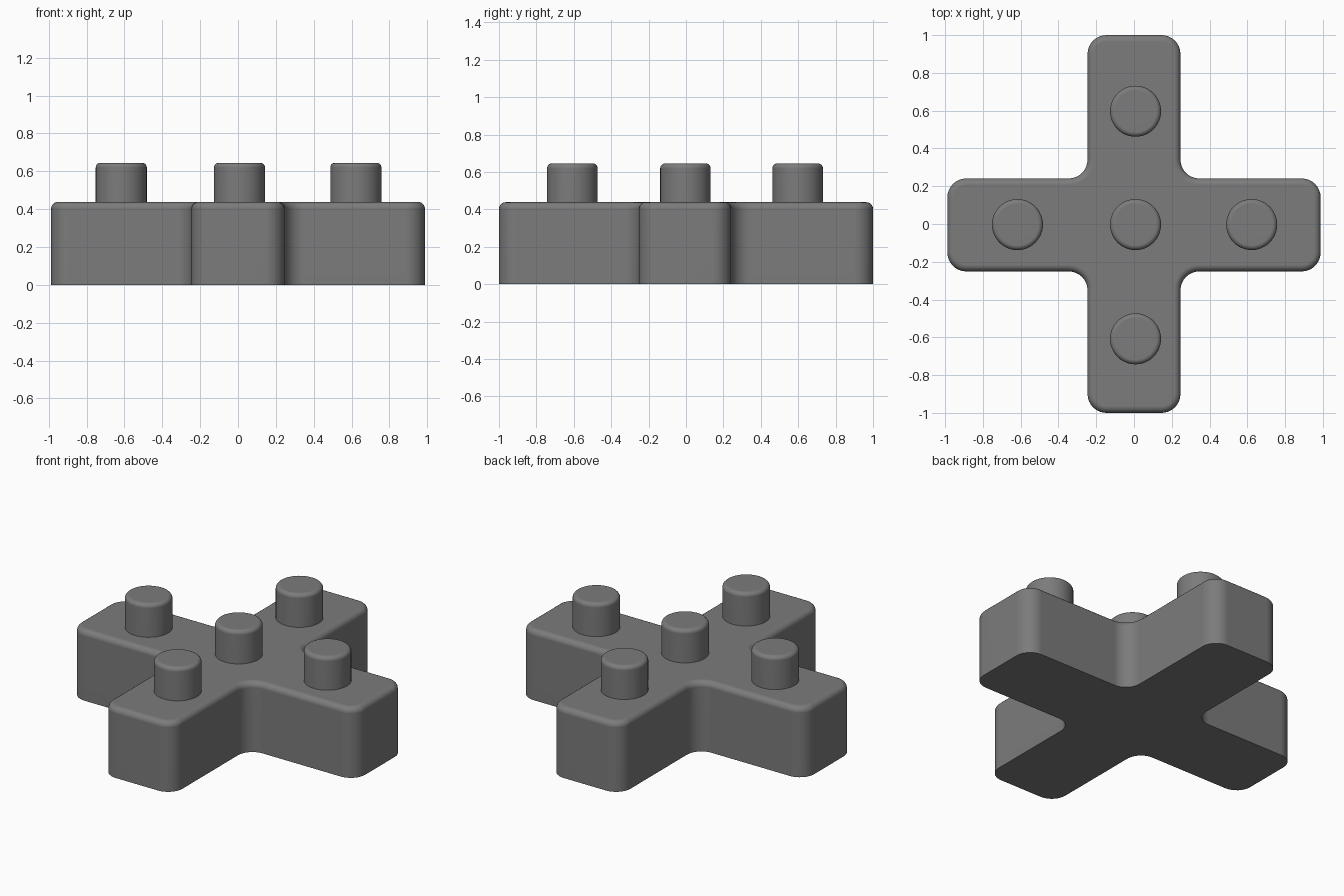
import bpy, bmesh
from math import sin, cos, pi, radians

if "Cube" in bpy.data.objects:
    bpy.data.objects.remove(bpy.data.objects["Cube"])

EX, EY, W = 0.988, 1.0, 0.246      # arm reach in x and y, arm half width
R_OUT, R_IN = 0.10, 0.10           # arm corner and inner fillet radii
SIDE_Y = -0.005                    # slight offset of the left and right arms
TOP, STUD_TOP, STUD_R = 0.438, 0.645, 0.135

grey = bpy.data.materials.new("dark_grey")
grey.diffuse_color = (0.2, 0.2, 0.2, 1)
grey.use_nodes = True
grey.node_tree.nodes["Principled BSDF"].inputs["Base Color"].default_value = grey.diffuse_color


def arc(cx, cy, r, a0, a1, n=8):
    return [(cx + r * cos(radians(a0 + (a1 - a0) * i / n)),
             cy + r * sin(radians(a0 + (a1 - a0) * i / n))) for i in range(n + 1)]


def cross_outline(d):
    """Rounded plus-shaped outline, shrunk inward by d."""
    ro, ko, ki = R_OUT - d, W - R_OUT, W + R_IN
    pts = []
    for q in range(4):
        ex, ey = (EX, EY) if q % 2 == 0 else (EY, EX)
        quarter = (arc(ex - R_OUT, ko, ro, 0, 90)
                   + arc(ki, ki, R_IN + d, 270, 180)
                   + arc(ko, ey - R_OUT, ro, 0, 90))
        for x, y in quarter:
            for _ in range(q):
                x, y = -y, x
            pts.append((x, y + SIDE_Y if abs(y) < 0.5 else y))
    return pts


def circle_outline(d):
    return arc(0, 0, STUD_R - d, 0, 360, 48)[:-1]


def rounded_prism(name, outline, z0, z1, bevel, location=(0, 0, 0), n=5):
    """Vertical walls from z0, finished with a rounded upper edge at z1."""
    levels = [(0, z0)] + [(bevel * (1 - cos(a)), z1 - bevel + bevel * sin(a))
                          for a in (pi / 2 * i / n for i in range(n + 1))]
    bm = bmesh.new()
    rings = [[bm.verts.new((x, y, z)) for x, y in outline(d)] for d, z in levels]
    for lo, hi in zip(rings, rings[1:]):
        for i in range(len(lo)):
            j = (i + 1) % len(lo)
            bm.faces.new((lo[i], lo[j], hi[j], hi[i]))
    bm.faces.new(rings[-1])
    bm.faces.new(rings[0][::-1])
    bmesh.ops.recalc_face_normals(bm, faces=bm.faces)
    mesh = bpy.data.meshes.new(name)
    bm.to_mesh(mesh)
    bm.free()
    mesh.materials.append(grey)
    ob = bpy.data.objects.new(name, mesh)
    ob.location = location
    bpy.context.collection.objects.link(ob)
    bpy.ops.object.select_all(action='DESELECT')
    ob.select_set(True)
    bpy.context.view_layer.objects.active = ob
    bpy.ops.object.shade_smooth_by_angle(angle=radians(35))
    ob.modifiers.new("Weighted normals", 'WEIGHTED_NORMAL').keep_sharp = True
    return ob


# Cross-shaped block with a flat, sharp-edged underside
rounded_prism("cross_base", cross_outline, 0, TOP, 0.035)

# Five round studs
for name, x, y in [("centre_stud", 0.008, -0.003), ("left_stud", -0.617, -0.003),
                   ("right_stud", 0.623, -0.003), ("front_stud", 0.008, -0.608),
                   ("back_stud", 0.008, 0.597)]:
    rounded_prism(name, circle_outline, TOP - 0.01, STUD_TOP, 0.025, (x, y, 0))
